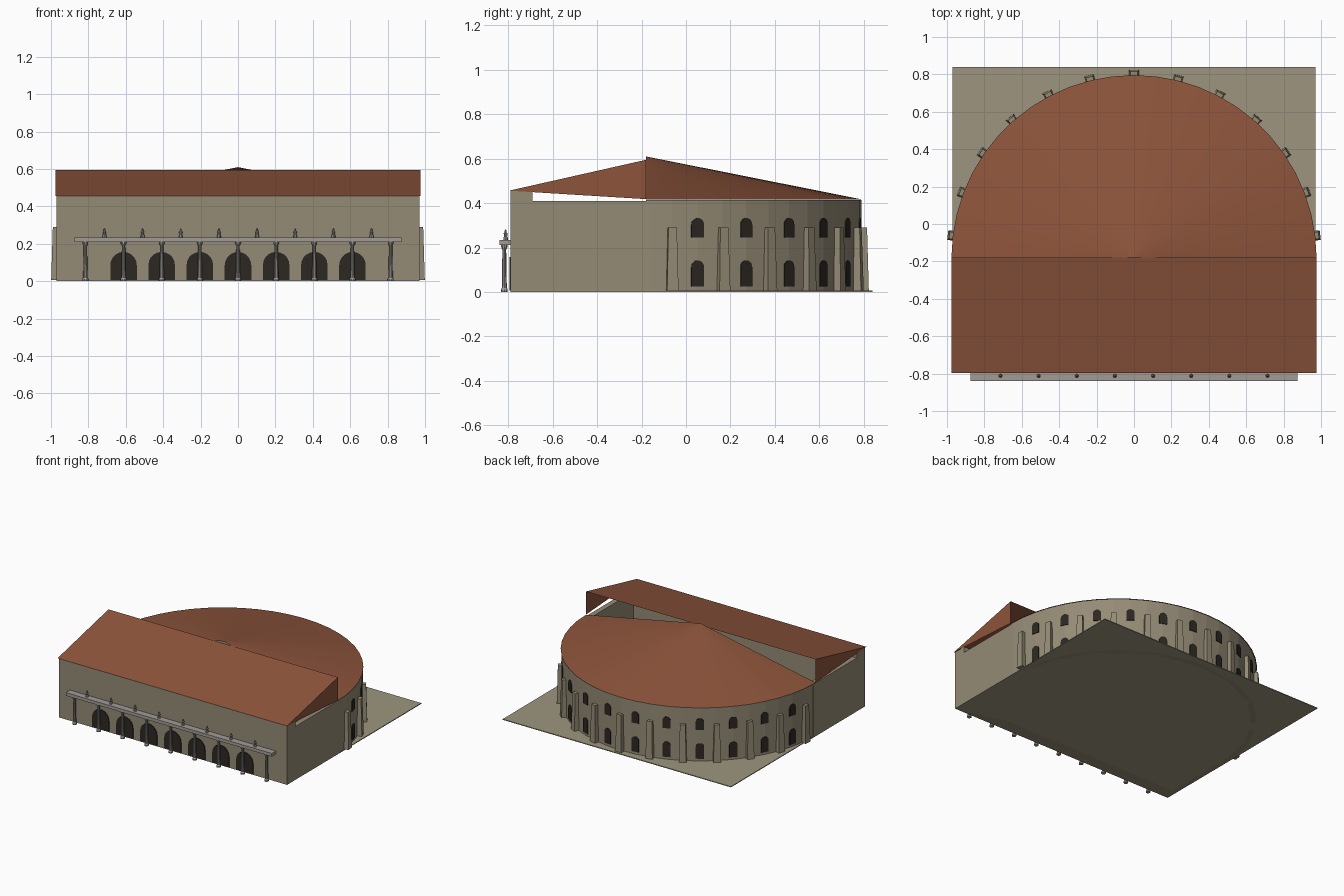
import bpy, bmesh
from math import sin, cos, pi
from mathutils import Matrix

if "Cube" in bpy.data.objects:
    bpy.data.objects.remove(bpy.data.objects["Cube"])

CY, R, BAYS = -0.18, 0.97, 13


def material(name, rgb):
    m = bpy.data.materials.new(name)
    m.diffuse_color = (*rgb, 1)
    m.use_nodes = True
    m.node_tree.nodes["Principled BSDF"].inputs["Base Color"].default_value = m.diffuse_color
    return m


STONE = material("stone", (0.30, 0.26, 0.18))
PAVING = material("paving", (0.34, 0.30, 0.21))
TILE = material("roof_tile", (0.27, 0.09, 0.045))
DARK = material("dark_opening", (0.025, 0.02, 0.016))
MARBLE = material("marble", (0.36, 0.33, 0.30))


def make(name, verts, faces, mat, matrix=Matrix(), fix=True):
    me = bpy.data.meshes.new(name)
    me.from_pydata(verts, [], faces)
    if fix:
        bm = bmesh.new()
        bm.from_mesh(me)
        bmesh.ops.recalc_face_normals(bm, faces=bm.faces)
        bm.to_mesh(me)
        bm.free()
    me.materials.append(mat)
    ob = bpy.data.objects.new(name, me)
    ob.matrix_world = matrix
    bpy.context.collection.objects.link(ob)
    return ob


def loft(name, rings, mat, matrix=Matrix()):
    """Closed solid through rings that have equal point counts."""
    n = len(rings[0])
    verts = [p for r in rings for p in r]
    faces = [(k * n + i, k * n + (i + 1) % n, (k + 1) * n + (i + 1) % n, (k + 1) * n + i)
             for k in range(len(rings) - 1) for i in range(n)]
    faces += [tuple(range(n))[::-1], tuple(range(len(verts) - n, len(verts)))]
    return make(name, verts, faces, mat, matrix)


def rect(x0, x1, y0, y1, z):
    return [(x0, y0, z), (x1, y0, z), (x1, y1, z), (x0, y1, z)]


def box(name, x0, x1, y0, y1, z0, z1, mat):
    return loft(name, [rect(x0, x1, y0, y1, z0), rect(x0, x1, y0, y1, z1)], mat)


def lathe(name, profile, x, y, mat, n=10):
    rings = [[(r * cos(2 * pi * i / n), r * sin(2 * pi * i / n), z) for i in range(n)]
             for r, z in profile]
    ob = loft(name, rings, mat, Matrix.Translation((x, y, 0)))
    bpy.context.view_layer.objects.active = ob
    ob.select_set(True)
    bpy.ops.object.shade_smooth_by_angle()
    ob.select_set(False)


def arch_panel(name, w, z0, z1, depth, matrix):
    r = w / 2
    prof = [(-r, z0), (r, z0)] + [(r * cos(pi * i / 10), z1 - r + r * sin(pi * i / 10))
                                  for i in range(11)]
    loft(name, [[(x, y, z) for x, z in prof] for y in (0, -depth)], DARK, matrix)


def radial(a, r):
    """Frame on the curved wall with local -y pointing outward."""
    return (Matrix.Translation((r * cos(a), CY + r * sin(a), 0))
            @ Matrix.Rotation(a + pi / 2, 4, 'Z'))


# Ground slab and stage building
box("ground_slab", -0.97, 0.97, -0.79, 0.84, 0, 0.006, PAVING)
box("front_wall", -0.97, 0.97, -0.79, -0.69, 0, 0.455, STONE)
for s, side in ((1, "right"), (-1, "left")):
    xs = sorted((s * 0.97, s * 0.93))
    box(f"{side}_side_wall", *xs, -0.69, -0.16, 0, 0.41, STONE)

# Curved auditorium wall
N = BAYS * 2
verts, faces = [], []
for i in range(N + 1):
    a = pi * i / N
    for r, z in ((R, 0), (R, 0.415), (R - 0.04, 0.415), (R - 0.04, 0)):
        verts.append((r * cos(a), CY + r * sin(a), z))
for i in range(N):
    for j in range(4):
        k = (j + 1) % 4
        faces.append((4 * i + j, 4 * i + 4 + j, 4 * i + 4 + k, 4 * i + k))
faces += [(0, 1, 2, 3), (4 * N + 3, 4 * N + 2, 4 * N + 1, 4 * N)]
make("curved_wall", verts, faces, STONE)

# Half-cone roof over the auditorium
rim = [(0.976 * cos(pi * i / N), CY + 0.976 * sin(pi * i / N), 0.416) for i in range(N + 1)]
make("auditorium_roof", [(0, CY, 0.61)] + rim,
     [(0, i + 1, i + 2) for i in range(N)], TILE, fix=False)

# Single-pitch stage roof with triangular ends
rv = [(x, y, z) for x in (-0.975, 0.975)
      for y, z in ((-0.797, 0.456), (-0.18, 0.595), (-0.18, 0.418))]
make("stage_roof", rv, [(0, 3, 4, 1), (0, 1, 2), (3, 5, 4)], TILE, fix=False)

# Buttresses at bay centres, two rows of windows between them
for i in range(BAYS):
    a = (i + 0.5) * pi / BAYS
    loft("buttress", [rect(-0.026, 0.026, -0.033, 0.015, 0.006),
                      rect(-0.019, 0.019, -0.025, 0.015, 0.29)], STONE, radial(a, R))
for i in range(1, BAYS):
    a = i * pi / BAYS
    arch_panel("lower_window", 0.058, 0.025, 0.142, 0.014, radial(a, R - 0.01))
    arch_panel("upper_window", 0.058, 0.245, 0.333, 0.014, radial(a, R - 0.01))

# Front doorways
for i in range(-3, 4):
    arch_panel("doorway", 0.142, 0.006, 0.157, 0.015,
               Matrix.Translation((i * 0.204, -0.78, 0)))

# Colonnade with beam and statues
column = [(0.016, 0), (0.016, 0.012), (0.012, 0.018), (0.009, 0.19), (0.015, 0.203), (0.015, 0.212)]
for i in range(-4, 5):
    lathe("column", column, i * 0.204, -0.818, MARBLE)
box("colonnade_beam", -0.875, 0.875, -0.84, -0.79, 0.211, 0.235, MARBLE)
statue = [(0.010, 0.235), (0.010, 0.245), (0.007, 0.25), (0.009, 0.264), (0.004, 0.27),
          (0.005, 0.276), (0.002, 0.281)]
for i in range(8):
    lathe("statue", statue, (i - 3.5) * 0.204, -0.812, MARBLE, 8)
